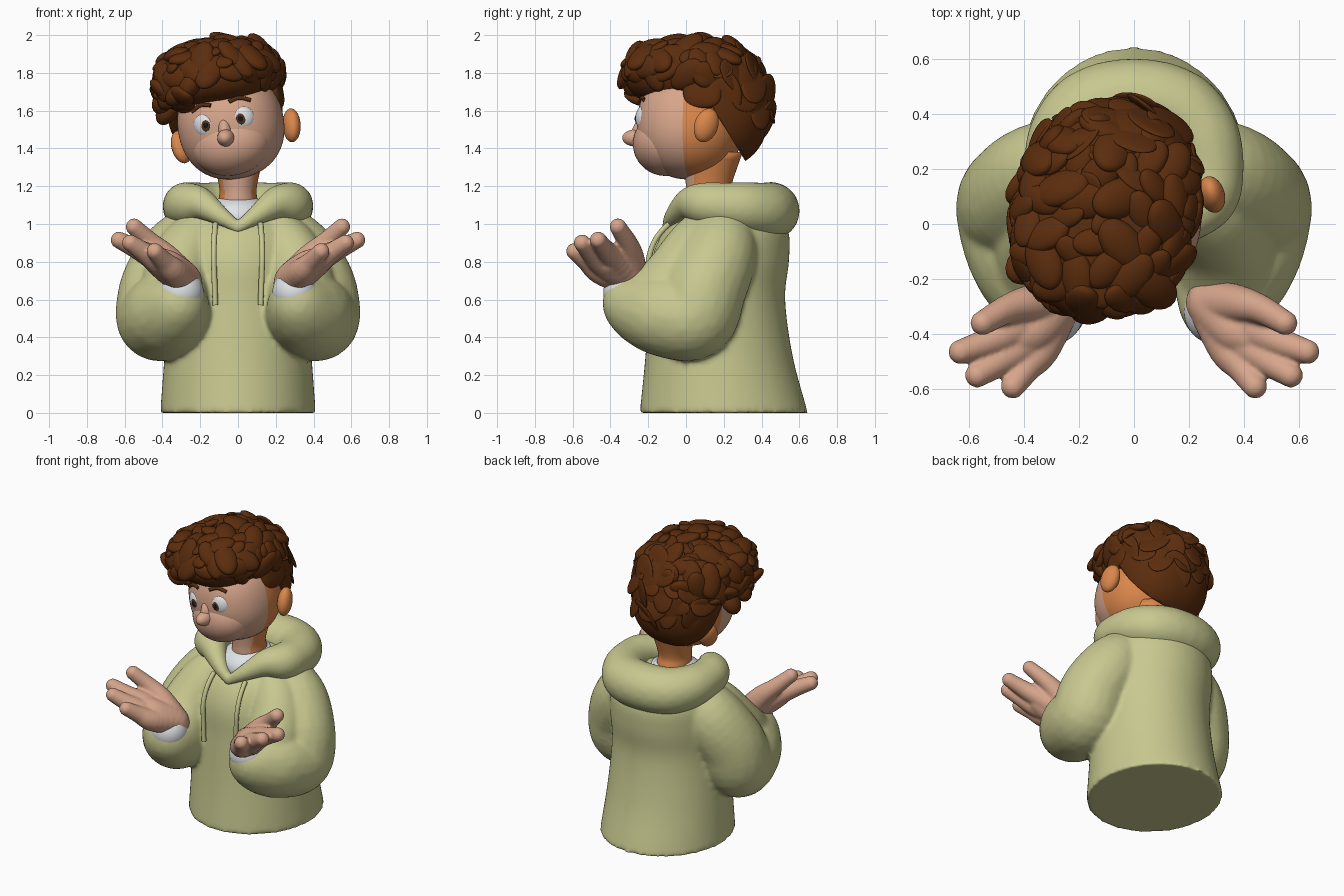
import bpy, bmesh, math, random
from mathutils import Vector, Matrix, Euler

if "Cube" in bpy.data.objects:
    bpy.data.objects.remove(bpy.data.objects["Cube"])

random.seed(4)

def mat(name, r, g, b):
    m = bpy.data.materials.new(name)
    m.diffuse_color = (r, g, b, 1)
    m.use_nodes = True
    m.node_tree.nodes["Principled BSDF"].inputs["Base Color"].default_value = m.diffuse_color
    return m

GREEN = mat("sage_cloth", .58, .58, .28)
SKIN = mat("skin", .68, .38, .26)
TAN = mat("warm_skin", .70, .24, .07)
HAIR = mat("brown_hair", .105, .026, .004)
WHITE = mat("white", .78, .81, .84)
IRIS = mat("brown_iris", .10, .035, .01)
BLACK = mat("black", .01, .008, .008)

def finish(name, bm, *mats, voxel=0, smooth=0):
    me = bpy.data.meshes.new(name)
    bm.to_mesh(me)
    bm.free()
    for m in mats:
        me.materials.append(m)
    for p in me.polygons:
        p.use_smooth = True
    ob = bpy.data.objects.new(name, me)
    bpy.context.collection.objects.link(ob)
    if voxel:
        r = ob.modifiers.new("merge", 'REMESH')
        r.mode, r.voxel_size, r.use_smooth_shade = 'VOXEL', voxel, True
    if smooth:
        s = ob.modifiers.new("soften", 'SMOOTH')
        s.factor, s.iterations = .5, smooth
    return ob

def unit_sphere(sub):
    b = bmesh.new()
    bmesh.ops.create_icosphere(b, subdivisions=sub, radius=1)
    b.verts.index_update()
    data = [v.co.copy() for v in b.verts], [[v.index for v in f.verts] for f in b.faces]
    b.free()
    return data

SPHERES = {s: unit_sphere(s) for s in (3, 4, 5)}

def ball(bm, M, radii, p=2, sub=4):
    """Ellipsoid, or a boxier one when p > 2."""
    cos, faces = SPHERES[sub]
    rx, ry, rz = radii
    vs = []
    for c in cos:
        k = 1 if p == 2 else (abs(c.x) ** p + abs(c.y) ** p + abs(c.z) ** p) ** (-1 / p)
        vs.append(bm.verts.new(M @ Vector((c.x * k * rx, c.y * k * ry, c.z * k * rz))))
    for a, b, c in faces:
        bm.faces.new((vs[a], vs[b], vs[c]))

def refine(pts, n):
    """Smooth curve through 4D points, n steps per span."""
    P = [Vector(p) for p in pts]
    P = [2 * P[0] - P[1]] + P + [2 * P[-1] - P[-2]]
    out = []
    for a, b, c, d in zip(P, P[1:], P[2:], P[3:]):
        for i in range(n):
            t = i / n
            out.append(.5 * (2 * b + (c - a) * t + (2 * a - 5 * b + 4 * c - d) * t * t
                             + (3 * b - a - 3 * c + d) * t ** 3))
    return out + [P[-2]]

def chain(bm, pts, sx=1, steps=5, sub=3):
    """Swept string of balls through (x, y, z, radius) points."""
    for x, y, z, r in refine(pts, steps):
        ball(bm, Matrix.Translation((sx * x, y, z)), (r, r, r), sub=sub)

def loft(bm, rings, n=64):
    """Closed stack of ellipses (z, centre y, radius x, radius y)."""
    loops = [[bm.verts.new((rx * math.cos(2 * math.pi * i / n), cy + ry * math.sin(2 * math.pi * i / n), z))
              for i in range(n)] for z, cy, rx, ry in refine(rings, 5)]
    for a, b in zip(loops, loops[1:]):
        for i in range(n):
            bm.faces.new((a[i], a[(i + 1) % n], b[(i + 1) % n], b[i]))
    bm.faces.new(loops[0][::-1])
    bm.faces.new(loops[-1])

def cord(name, pts, r, m):
    cu = bpy.data.curves.new(name, 'CURVE')
    cu.dimensions, cu.bevel_depth, cu.bevel_resolution, cu.use_fill_caps = '3D', r, 3, True
    s = cu.splines.new('NURBS')
    s.points.add(len(pts) - 1)
    for q, c in zip(s.points, pts):
        q.co = (*c, 1)
    s.use_endpoint_u, s.order_u = True, 3
    cu.materials.append(m)
    bpy.context.collection.objects.link(bpy.data.objects.new(name, cu))

# Hoodie body with both bent sleeves merged in, crook of the arm filled
bm = bmesh.new()
loft(bm, [(0, .2, .412, .445), (.3, .175, .39, .39), (.6, .165, .372, .36), (.8, .18, .375, .365),
          (.95, .21, .36, .335), (1.05, .24, .31, .26), (1.1, .25, .24, .2)])
SLEEVE = [(.2, .2, .97, .16), (.32, .17, .83, .205), (.405, .1, .66, .222), (.42, .04, .51, .228),
          (.38, -.1, .52, .228), (.345, -.2, .54, .2), (.32, -.28, .57, .16), (.31, -.31, .6, .13)]
for sx in (1, -1):
    chain(bm, SLEEVE, sx)
    chain(bm, [(.2, .08, .98, .1), (.27, .04, .86, .16), (.33, -.06, .7, .18), (.33, -.2, .58, .17)], sx)
finish("hoodie_body", bm, GREEN, voxel=.014, smooth=8)

# Hood roll around the neck, tapering to a V in front
HOOD = [(0, -.1, .98, .03), (.09, -.065, 1.04, .05), (.2, .02, 1.108, .085), (.265, .1, 1.105, .115),
        (.275, .2, 1.095, .125), (.25, .31, 1.085, .137), (.18, .4, 1.072, .148), (.09, .44, 1.07, .152),
        (0, .45, 1.07, .153)]
bm = bmesh.new()
for sx in (1, -1):
    chain(bm, HOOD, sx)
finish("hood", bm, GREEN, voxel=.013, smooth=6)

# Drawstrings
for sx, side in ((1, "left"), (-1, "right")):
    cord(side + "_drawstring", [(sx * .12, -.09, 1.0), (sx * .125, -.15, .95), (sx * .13, -.2, .83),
         (sx * .125, -.2, .72), (sx * .12, -.2, .57)], .015, GREEN)

# Undershirt and its collar
bm = bmesh.new()
ball(bm, Matrix.Translation((0, .12, 1.03)), (.19, .19, .125))
loft(bm, [(1.05, .13, .14, .15), (1.11, .135, .125, .14), (1.13, .14, .11, .13)])
finish("undershirt", bm, WHITE)

# Cuffs and hands
HEEL = (.28, -.29, .70, .09)
FINGERS = [[HEEL, (.375, -.29, .82, .07), (.46, -.31, .90, .054), (.55, -.36, .985, .045)],
           [HEEL, (.43, -.38, .81, .07), (.53, -.43, .865, .055), (.63, -.465, .915, .045)],
           [HEEL, (.41, -.44, .79, .07), (.49, -.50, .845, .055), (.57, -.55, .90, .045)],
           [HEEL, (.34, -.45, .75, .072), (.39, -.52, .80, .055), (.44, -.59, .855, .045)]]
for sx, side in ((1, "left"), (-1, "right")):
    bm = bmesh.new()
    chain(bm, [(.305, -.315, .61, .115), (.3, -.32, .64, .118)], sx, 2, 4)
    finish(side + "_cuff", bm, WHITE)
    bm = bmesh.new()
    for f in FINGERS:
        chain(bm, f, sx)
    chain(bm, [(.295, -.31, .64, .085), HEEL, (.36, -.38, .765, .09), (.42, -.41, .80, .075)], sx)
    finish(side + "_hand", bm, SKIN, voxel=.009, smooth=5)

# Neck, warmer at the back
bm = bmesh.new()
loft(bm, [(1.05, .13, .115, .13), (1.13, .125, .103, .125), (1.2, .12, .1, .12), (1.38, .14, .14, .16)])
for f in bm.faces:
    f.material_index = int(f.calc_center_median().y > .04)
finish("neck", bm, SKIN, TAN)

# Head, rolled and turned a little; warmer behind the jaw line
HEAD = (Matrix.Translation((-.03, .02, 1.485)) @ Matrix.Rotation(math.radians(-8), 4, 'Z')
        @ Matrix.Rotation(math.radians(-11), 4, 'Y'))
RX, RY, RZ, UP, P = .28, .28, .287, .04, 2.2

def face_y(x, z):
    return -RY * max(0, 1 - abs(x / RX) ** P - abs((z - UP) / RZ) ** P) ** (1 / P)

bm = bmesh.new()
vs = bmesh.ops.create_uvsphere(bm, u_segments=64, v_segments=64, radius=1,
                               matrix=Matrix.Rotation(math.pi / 2, 4, 'X'))["verts"]
for v in vs:
    k = sum(abs(c) ** P for c in v.co) ** (-1 / P)
    v.co = Vector((v.co.x * RX, v.co.y * RY, v.co.z * RZ)) * k + Vector((0, 0, UP))
for f in bm.faces:
    f.material_index = int(f.calc_center_median().y > 0)
bm.transform(HEAD)
finish("head", bm, SKIN, TAN)

def on_head(name, c, radii, m, rot=(0, 0, 0)):
    bm = bmesh.new()
    ball(bm, HEAD @ Matrix.Translation(c) @ Euler(rot).to_matrix().to_4x4(), radii)
    finish(name, bm, m)

# Muzzle, nose, ears, eyes, brows
on_head("muzzle", (0, -.13, -.065), (.21, .17, .165), SKIN)
on_head("nose", (0, -.285, -.03), (.045, .075, .046), SKIN)
on_head("nose_bridge", (0, -.262, .01), (.035, .045, .075), SKIN, (-.35, 0, 0))
for sx, side in ((1, "left"), (-1, "right")):
    on_head(side + "_ear", (sx * .3, .13, -.02), (.046, .064, .092), TAN, (-.25, sx * .2, sx * .45))
    ey = face_y(.11, .06) + .012
    on_head(side + "_eye", (sx * .108, ey + .01, .06), (.058, .034, .062), WHITE, (0, 0, sx * .35))
    on_head(side + "_iris", (sx * .098, ey - .02, .056), (.027, .009, .031), IRIS, (0, 0, sx * .2))
    on_head(side + "_pupil", (sx * .096, ey - .027, .056), (.014, .005, .016), BLACK, (0, 0, sx * .2))
    cord(side + "_brow", [HEAD @ Vector((sx * x, face_y(x, z) - .003, z))
         for x, z in ((.05, .155), (.085, .168), (.12, .165), (.16, .142))], .011, HAIR)

# Hair: a back cap cut along the nape, a crown, and curls laid over both
CUT, OUT = Vector((0, .15, 1.6)), Vector((0, -.852, -.524))
BACK = Matrix.Translation((-.07, .13, 1.62))
CROWN = (Matrix.Translation((-.11, .02, 1.785)) @ Matrix.Rotation(math.radians(-14), 4, 'Z')
         @ Matrix.Rotation(math.radians(-7), 4, 'Y'))
bm = bmesh.new()
ball(bm, BACK, (.305, .31, .33), 2.4, 5)
cut = bmesh.ops.bisect_plane(bm, geom=bm.verts[:] + bm.edges[:] + bm.faces[:], plane_co=CUT,
                             plane_no=OUT, clear_outer=True)
bmesh.ops.edgeloop_fill(bm, edges=[e for e in cut["geom_cut"] if isinstance(e, bmesh.types.BMEdge)])
bmesh.ops.recalc_face_normals(bm, faces=bm.faces[:])
finish("hair_back", bm, HAIR)

def curls(bm, M, radii, p, n, size, keep):
    for i in range(n):
        z = 1 - 2 * (i + .5) / n
        a, r = i * 2.39996, math.sqrt(1 - z * z)
        d = Vector((r * math.cos(a), r * math.sin(a), z))
        k = sum(abs(c) ** p for c in d) ** (-1 / p)
        q = M @ Vector([c * k * s * .98 for c, s in zip(d, radii)])
        if not keep(q):
            continue
        nrm = Vector([c / s for c, s in zip(d, radii)]).normalized()
        R = nrm.to_track_quat('Z', 'Y').to_matrix().to_4x4()
        spin = Euler((random.uniform(-.3, .3), random.uniform(-.4, .4), random.uniform(0, 6.3)))
        s = random.uniform(.7, 1.25)
        ball(bm, Matrix.Translation(q) @ M.to_3x3().to_4x4() @ R @ spin.to_matrix().to_4x4(),
             [c * s for c in size], sub=3)

bm = bmesh.new()
ball(bm, CROWN, (.31, .335, .175), 2.5)
curls(bm, CROWN, (.31, .335, .175), 2.5, 130, (.095, .06, .034),
      lambda q: q.z > 1.77 or (q.x < -.28 and q.z > 1.62) or (q.y > .05 and q.z > 1.66))
curls(bm, BACK, (.3, .308, .325), 2.4, 110, (.1, .07, .013),
      lambda q: q.z > 1.55 and (q - CUT).dot(OUT) < -.08)
# swept side fringe and sideburns
for x, y, z in ((-.39, -.05, 1.66), (-.36, -.12, 1.68), (-.32, -.2, 1.7), (-.25, -.27, 1.74), (-.37, .04, 1.6)):
    ball(bm, Matrix.Translation((x, y, z)) @ Matrix.Rotation(.6, 4, 'Y'), (.055, .065, .085), sub=3)
for sx in (1, -1):
    ball(bm, HEAD @ Matrix.Translation((sx * .255, .1, .19)), (.035, .105, .11), 3)
finish("hair_curls", bm, HAIR)
